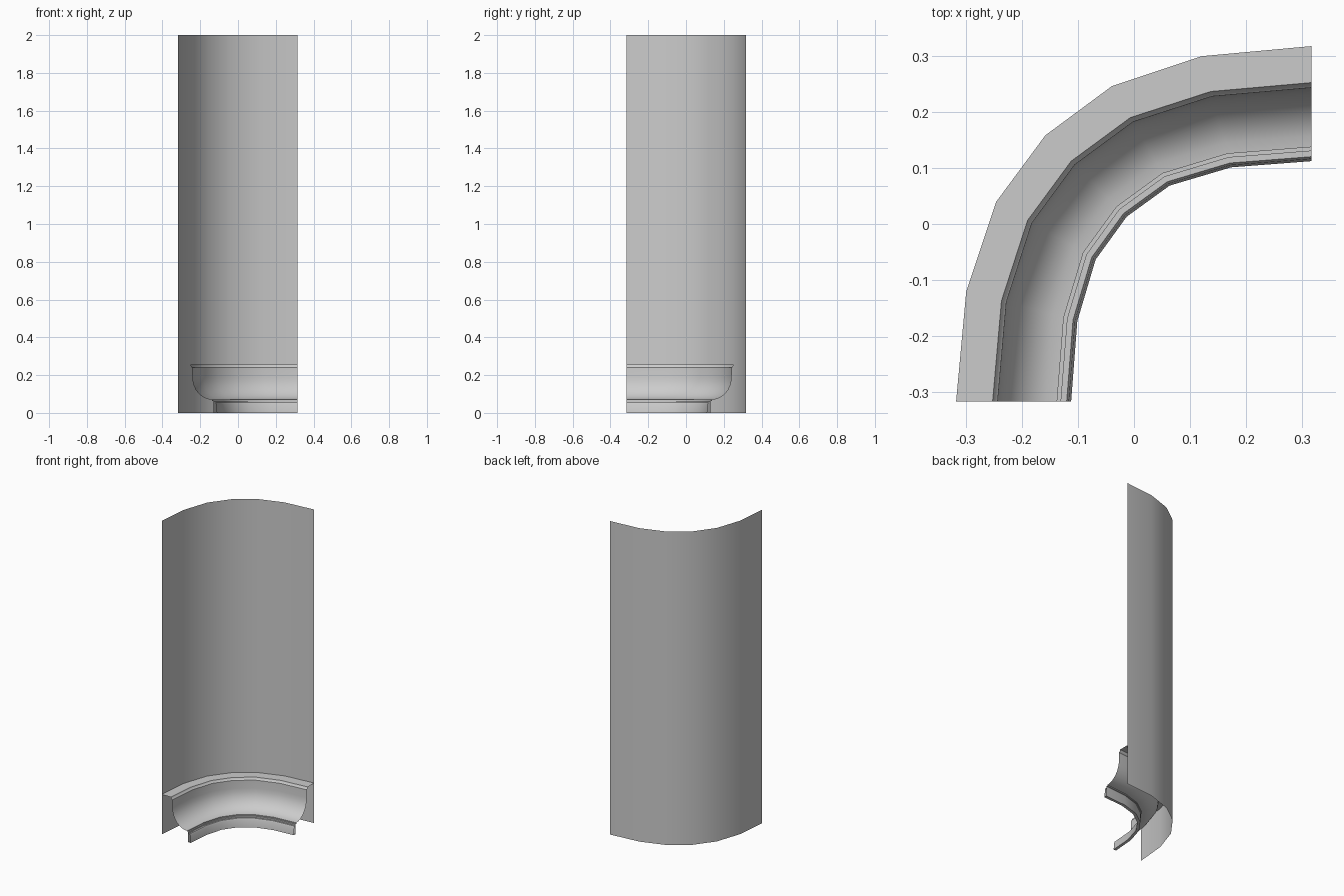
import bpy
import bmesh
import math

if "Cube" in bpy.data.objects:
    bpy.data.objects.remove(bpy.data.objects["Cube"])

plaster = bpy.data.materials.new("pale grey plaster")
plaster.use_nodes = True
grey = (0.6, 0.6, 0.6, 1)
plaster.diffuse_color = grey
plaster.node_tree.nodes["Principled BSDF"].inputs["Base Color"].default_value = grey

# Half of the corner curve in plan, mirrored across the diagonal
half = [(-0.317, -0.316), (-0.299, -0.12), (-0.246, 0.039), (-0.158, 0.158)]
path = half + [(-y, -x) for x, y in reversed(half[:-1])]


def sweep(name, profile, closed=False):
    """Sweep (inward offset, height) pairs along the corner curve."""
    bm = bmesh.new()
    rings = []
    for i, (x, y) in enumerate(path):
        a = math.radians(90 - 15 * i)
        rings.append([bm.verts.new((x + d * math.sin(a), y - d * math.cos(a), z))
                      for d, z in profile])
    n = len(profile)
    for a, b in zip(rings, rings[1:]):
        for j in range(n if closed else n - 1):
            k = (j + 1) % n
            bm.faces.new((a[j], a[k], b[k], b[j]))
    mesh = bpy.data.meshes.new(name)
    bm.to_mesh(mesh)
    bm.free()
    mesh.materials.append(plaster)
    obj = bpy.data.objects.new(name, mesh)
    bpy.context.collection.objects.link(obj)
    bpy.ops.object.select_all(action='DESELECT')
    obj.select_set(True)
    bpy.context.view_layer.objects.active = obj
    bpy.ops.object.shade_smooth_by_angle(angle=math.radians(35))
    return obj


# Tall curved wall
sweep("curved_wall", [(0, 2), (0, 0)])

# Shelf and hollow cove
cove = [(0, 0.255), (0.065, 0.255), (0.068, 0.245), (0.074, 0.24)]
for i in range(9):
    t = math.radians(90 * i / 8)
    cove.append((0.18 - 0.105 * math.cos(t), 0.19 - 0.12 * math.sin(t)))
cove += [(0.18, 0.064), (0.187, 0.064), (0.187, 0.054)]
sweep("cove_moulding", cove)

# Thin strip below the cove
sweep("lower_strip", [(0.187, 0.055), (0.197, 0.055), (0.201, 0.045),
                      (0.205, 0), (0.187, 0)], closed=True)
